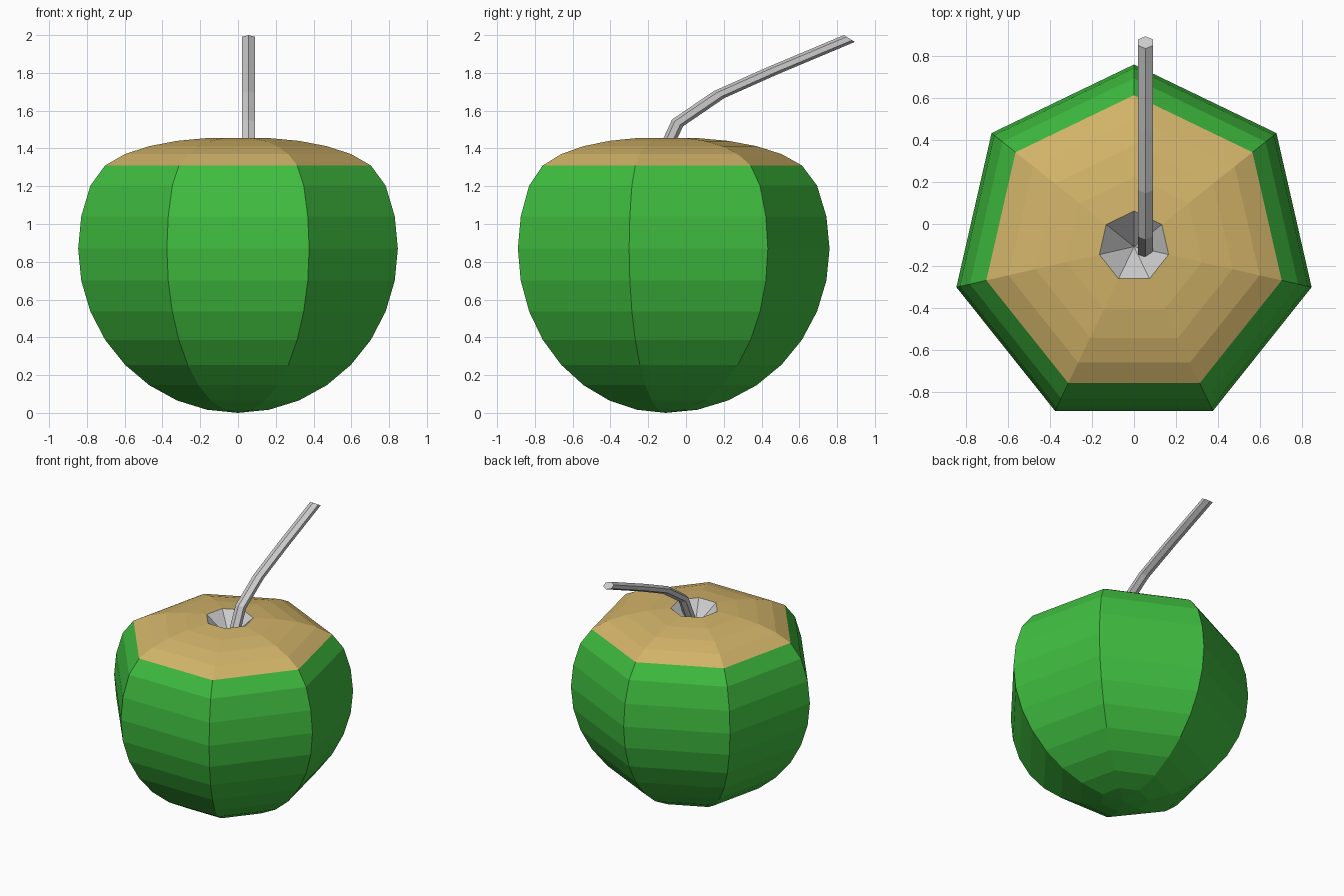
import bpy
import bmesh
from math import sin, cos, pi
from mathutils import Vector

cube = bpy.data.objects.get("Cube")
if cube:
    bpy.data.objects.remove(cube)


def material(name, rgb):
    m = bpy.data.materials.new(name)
    m.use_nodes = True
    m.diffuse_color = (*rgb, 1)
    m.node_tree.nodes["Principled BSDF"].inputs["Base Color"].default_value = (*rgb, 1)
    return m


GREEN = material("leaf green", (0.05, 0.51, 0.05))
TAN = material("husk tan", (0.64, 0.45, 0.14))
GREY = material("stem grey", (0.60, 0.60, 0.60))


def finish(bm, name, mats):
    bmesh.ops.recalc_face_normals(bm, faces=bm.faces)
    mesh = bpy.data.meshes.new(name)
    bm.to_mesh(mesh)
    bm.free()
    for m in mats:
        mesh.materials.append(m)
    obj = bpy.data.objects.new(name, mesh)
    bpy.context.collection.objects.link(obj)
    return obj


def skin(bm, rings):
    """Bridge consecutive closed rings; returns faces grouped by band."""
    bands = []
    for a, b in zip(rings, rings[1:]):
        n = len(a)
        bands.append([bm.faces.new((a[i], a[(i + 1) % n], b[(i + 1) % n], b[i]))
                      for i in range(n)])
    return bands


# Fruit body: seven-sided globe with a squashed crown and a sunken top
SIDES, STEPS, RADIUS, CENTRE_Y = 7, 16, 0.868, -0.108
crown = [1.31, 1.37, 1.412, 1.44, 1.455]
heights = [0.87 * (1 - cos(pi * k / STEPS)) for k in range(1, 11)] + crown

bm = bmesh.new()
rings = []
for k, z in enumerate(heights, 1):
    r = RADIUS * sin(pi * k / STEPS)
    rings.append([bm.verts.new((r * sin(2 * pi * i / SIDES),
                                CENTRE_Y + r * cos(2 * pi * i / SIDES), z))
                  for i in range(SIDES)])
for band in skin(bm, rings):
    for f in band:
        f.material_index = 1 if f.calc_center_median().z > crown[0] else 0
# Bottom point and stem hollow
for ring, z, index in ((rings[0], 0, 0), (rings[-1], 1.305, 2)):
    tip = bm.verts.new((0, CENTRE_Y, z))
    for i in range(SIDES):
        bm.faces.new((ring[i], ring[(i + 1) % SIDES], tip)).material_index = index
finish(bm, "fruit_body", [GREEN, TAN, GREY])

# Stem: six-sided tube whose sections all keep the same tilt
path = [(-0.13, 1.35), (-0.045, 1.535), (0.175, 1.685), (0.455, 1.81), (0.865, 1.982)]
across, along = Vector((0.0404, 0, 0)), Vector((0, 0.029, -0.018))
bm = bmesh.new()
rings = [[bm.verts.new(Vector((0.055, y, z)) + across * sin(pi * i / 3) + along * cos(pi * i / 3))
          for i in range(6)] for y, z in path]
skin(bm, rings)
bm.faces.new(rings[0])
bm.faces.new(rings[-1])
finish(bm, "stem", [GREY])
